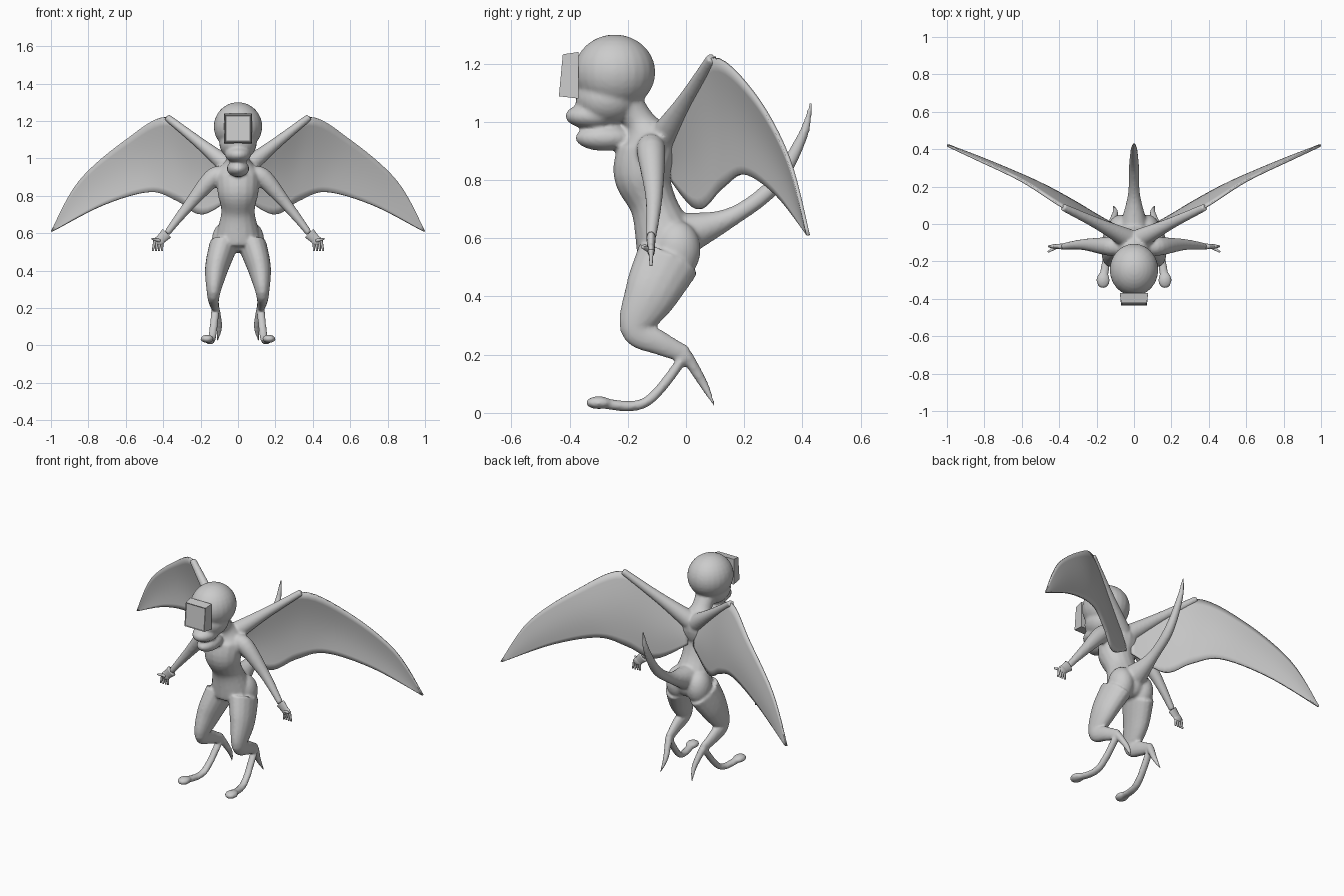
import bpy, bmesh, math
from mathutils import Vector, Matrix

cube = bpy.data.objects.get("Cube")
if cube:
    bpy.data.objects.remove(cube, do_unlink=True)

grey = (0.6, 0.6, 0.6, 1)
clay = bpy.data.materials.new("clay_grey")
clay.use_nodes = True
clay.diffuse_color = grey
clay.node_tree.nodes["Principled BSDF"].inputs["Base Color"].default_value = grey

SIDEWAYS, DEPTHWAYS = Vector((1, 0, 0)), Vector((0, 1, 0))
ONCE, BOTH = (1,), (1, -1)


def spline(keys, steps=6):
    """Smooth curve through keys, which may be vectors or plain numbers."""
    result = []
    last = len(keys) - 1
    for i in range(last):
        start, end = keys[i], keys[i + 1]
        slope_in = (end - keys[max(i - 1, 0)]) / 2
        slope_out = (keys[min(i + 2, last)] - start) / 2
        for s in range(steps):
            t = s / steps
            ease = t * t * (3 - 2 * t)
            result.append(start * (1 - ease) + end * ease
                          + slope_in * t * (1 - t) ** 2 - slope_out * t * t * (1 - t))
    return result + [keys[last]]


def tube(bm, path, radii, flat=1, side=SIDEWAYS, signs=ONCE, sides=16):
    """Tapered tube; flat is the ratio of its second width to its width along side."""
    points, widths = spline([Vector(p) for p in path]), spline(radii)
    for sign in signs:
        rings = []
        for i, (centre, width) in enumerate(zip(points, widths)):
            axis = (points[min(i + 1, len(points) - 1)] - points[max(i - 1, 0)]).normalized()
            across = (side - axis * side.dot(axis)).normalized()
            other = axis.cross(across) * flat
            ring = []
            for k in range(sides):
                angle = math.tau * k / sides
                p = centre + (across * math.cos(angle) + other * math.sin(angle)) * width
                ring.append(bm.verts.new((p.x * sign, p.y, p.z)))
            rings.append(ring)
        for lower, upper in zip(rings, rings[1:]):
            for k in range(sides):
                bm.faces.new((lower[k - 1], lower[k], upper[k], upper[k - 1]))
        bm.faces.new(rings[0])
        bm.faces.new(rings[-1])


def ball(bm, centre, size, signs=ONCE):
    """Ellipsoid with the given half-sizes."""
    for sign in signs:
        place = Matrix.Translation((centre[0] * sign, centre[1], centre[2]))
        bmesh.ops.create_uvsphere(bm, u_segments=24, v_segments=16, radius=1,
                                  matrix=place @ Matrix.Diagonal((*size, 1)))


def finish(bm, name, smooth=True):
    bmesh.ops.recalc_face_normals(bm, faces=bm.faces)
    for face in bm.faces:
        face.smooth = smooth
    mesh = bpy.data.meshes.new(name)
    bm.to_mesh(mesh)
    bm.free()
    mesh.materials.append(clay)
    obj = bpy.data.objects.new(name, mesh)
    bpy.context.collection.objects.link(obj)
    return obj


# Joints of the left side, shared by neighbouring parts
shoulder, elbow = Vector((.13, -.12, .9)), Vector((.27, -.11, .74))
wrist, palm = Vector((.38, -.12, .6)), Vector((.42, -.12, .56))
hip, thigh, knee = Vector((.08, -.06, .53)), Vector((.115, -.12, .41)), Vector((.13, -.17, .29))
shin, ankle = Vector((.13, -.09, .24)), Vector((.12, 0, .2))
sole, toes = Vector((.14, -.14, .035)), Vector((.165, -.3, .035))
wing_root, wing_elbow = Vector((.03, -.08, .94)), Vector((.19, 0, 1.07))
wing_wrist, wing_tip = Vector((.38, .09, 1.22)), Vector((1, .42, .61))

# Trunk from crotch to nape
body = bmesh.new()
tube(body, [(0, -.06, .5), (0, -.06, .56), (0, -.11, .71), (0, -.15, .82),
            (0, -.13, .92), (0, -.16, 1), (0, -.22, 1.08)],
     [.06, .12, .09, .11, .11, .06, .07], flat=.9)
ball(body, (.07, -.03, .56), (.07, .08, .1), BOTH)

# Skull, cheeks, upper beak and lower jaw
ball(body, (0, -.245, 1.17), (.13, .14, .13))
ball(body, (0, -.27, 1.08), (.1, .11, .09))
ball(body, (0, -.32, 1.02), (.07, .095, .045))
ball(body, (0, -.28, .945), (.06, .1, .045))

# Arms
tube(body, [(.06, -.12, .9), shoulder, elbow, wrist], [.04, .05, .03, .018],
     side=DEPTHWAYS, signs=BOTH)

# Legs, feet and rear spurs
tube(body, [hip, thigh, knee, shin, ankle], [.075, .062, .038, .028, .02], flat=1.5, signs=BOTH)
tube(body, [ankle, sole, toes], [.022, .022, .024], flat=.8, signs=BOTH)
ball(body, toes, (.036, .045, .022), BOTH)
tube(body, [ankle, (.1, .06, .1), (.11, .1, .02)], [.022, .016, .004], signs=BOTH)

# Tail
tube(body, [(0, -.02, .61), (0, .15, .67), (0, .3, .78), (0, .4, .95), (0, .43, 1.07)],
     [.08, .034, .028, .018, .005])

# Wing arms
tube(body, [wing_root, wing_elbow, wing_wrist], [.055, .032, .02], side=DEPTHWAYS, signs=BOTH)

# Blend the overlapping parts into one skin
body = finish(body, "body")
fuse = body.modifiers.new("fuse", 'REMESH')
fuse.mode = 'VOXEL'
fuse.voxel_size = 0.008
fuse.use_smooth_shade = True
relax = body.modifiers.new("relax", 'SMOOTH')
relax.iterations = 5

# Hands: palm, four fingers and a thumb
hands = bmesh.new()
tube(hands, [wrist, palm], [.016, .012], flat=2, side=DEPTHWAYS, signs=BOTH)
ball(hands, palm, (.03, .013, .025), BOTH)
for finger in range(4):
    base = palm + SIDEWAYS * .012 * (finger - 1)
    tip = base + Vector((.005 * finger - .003, 0, -.055))
    tube(hands, [base, tip], [.009, .005], signs=BOTH, sides=8)
thumb_tip = palm + Vector((.04, -.03, .01))
tube(hands, [palm - DEPTHWAYS * .005, thumb_tip], [.011, .005], signs=BOTH, sides=8)
finish(hands, "hands")

# Wing membranes stretched between leading and trailing edges, bellied backwards
leading = [wing_root, wing_elbow, wing_wrist,
           Vector((.6, .23, 1.1)), Vector((.85, .35, .88)), wing_tip]
trailing = [Vector((.02, -.05, .8)), Vector((.19, .04, .7)), Vector((.32, .12, .77)),
            Vector((.47, .2, .82)), Vector((.72, .31, .75)), wing_tip - SIDEWAYS * .01]
span = 10
wings = bmesh.new()
for sign in BOTH:
    grid = []
    for top, low in zip(spline(leading), spline(trailing)):
        row = []
        for k in range(span + 1):
            p = top.lerp(low, k / span)
            p += DEPTHWAYS * .05 * (top - low).length * math.sin(math.pi * k / span)
            row.append(wings.verts.new((p.x * sign, p.y, p.z)))
        grid.append(row)
    for inner, outer in zip(grid, grid[1:]):
        for k in range(span):
            wings.faces.new((inner[k], inner[k + 1], outer[k + 1], outer[k]))
wings = finish(wings, "wings")
thickness = wings.modifiers.new("thickness", 'SOLIDIFY')
thickness.thickness = 0.012
thickness.offset = 0

# Visor: box narrowing to a sloped front with an inset pane
visor = bmesh.new()
bmesh.ops.create_cube(visor, size=1)
front = min(visor.faces, key=lambda face: face.calc_center_median().y)
for vert in front.verts:
    vert.co.x *= .92
    vert.co.z *= .9
    vert.co.y += vert.co.z * .25
bmesh.ops.scale(visor, vec=(.15, .06, .16), verts=visor.verts)
bmesh.ops.translate(visor, vec=(0, -.4, 1.16), verts=visor.verts)
bmesh.ops.inset_region(visor, faces=[front], thickness=.006, depth=-.003)
finish(visor, "visor", smooth=False)
